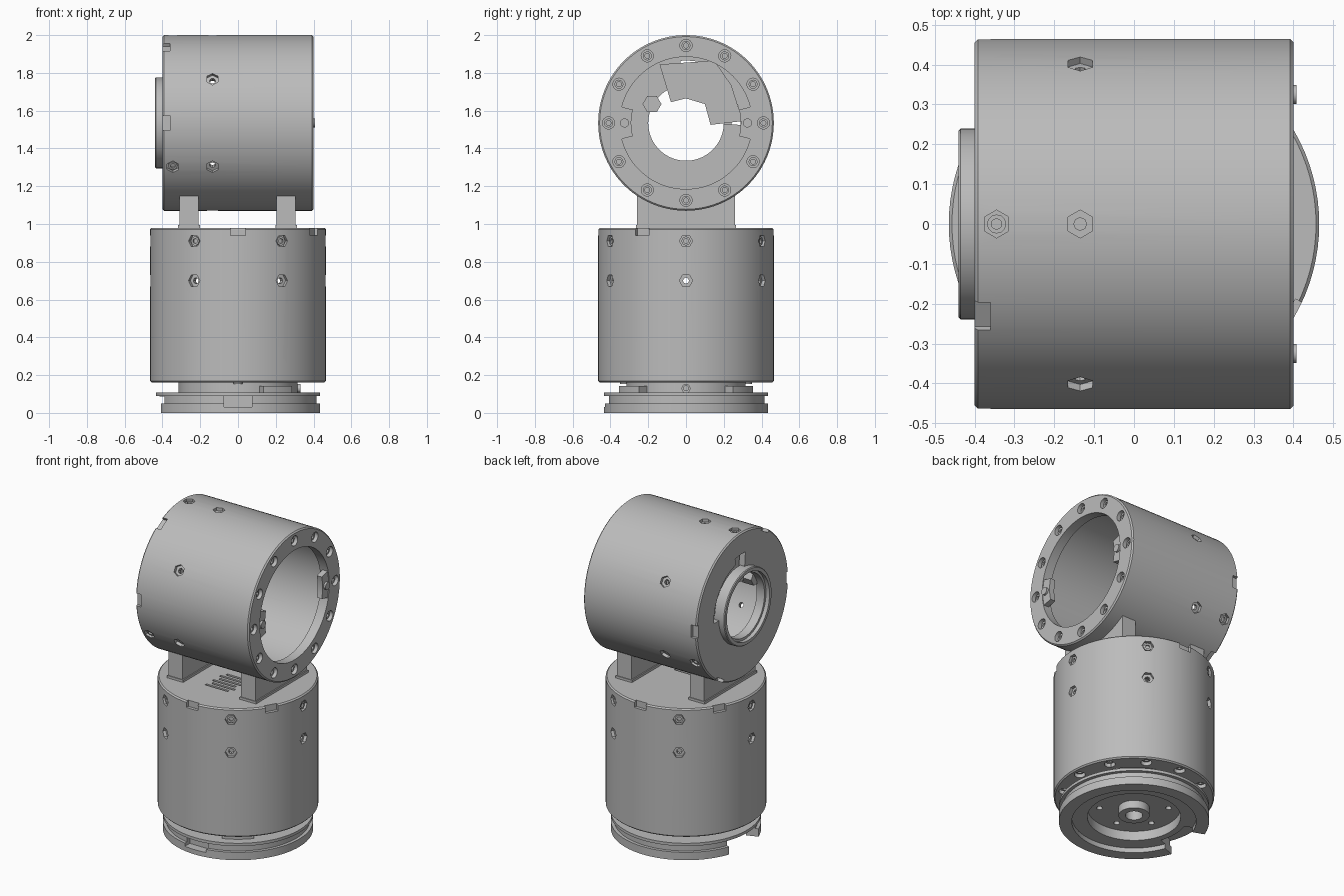
import bpy, bmesh
from math import radians, cos, sin, tau
from mathutils import Matrix, Vector

old = bpy.data.objects.get("Cube")
if old:
    bpy.data.objects.remove(old, do_unlink=True)

grey = bpy.data.materials.new("plain grey")
grey.use_nodes = True
COLOUR = (0.5, 0.5, 0.5, 1)
grey.diffuse_color = COLOUR
for node in grey.node_tree.nodes:
    if node.type == 'BSDF_PRINCIPLED':
        node.inputs["Base Color"].default_value = COLOUR

R = 0.465          # housing radius
BOLT_R = 0.41      # bolt circle radius
ID = Matrix.Identity(4)


def at(x, y, z):
    return Matrix.Translation((x, y, z))


def turn(deg, axis='Z'):
    return Matrix.Rotation(radians(deg), 4, axis)


def lathe(bm, prof, span=None, n=96, closed=True, m=ID):
    """Revolve (r, z) points about z, fully or over a span of degrees."""
    a0, a1 = (radians(a) for a in span) if span else (0, tau)
    steps = n if not span else n + 1
    rings = []
    for i in range(steps):
        a = a0 + (a1 - a0) * i / n
        rings.append([bm.verts.new(m @ Vector((r * cos(a), r * sin(a), z))) for r, z in prof])
    k = len(prof)
    faces = []
    for i in range(n):
        p, q = rings[i], rings[(i + 1) % steps]
        for j in range(k if closed else k - 1):
            l = (j + 1) % k
            faces.append(bm.faces.new((p[j], q[j], q[l], p[l])))
    if span:
        bm.faces.new(rings[0])
        bm.faces.new(rings[-1])
    bmesh.ops.remove_doubles(bm, verts=[v for r in rings for v in r], dist=1e-6)


def arc_block(bm, r0, r1, z0, z1, a0, a1, m=ID):
    lathe(bm, [(r0, z0), (r1, z0), (r1, z1), (r0, z1)], (a0, a1), 16, m=m)


def cyl(bm, r, depth, m, sides=24):
    bmesh.ops.create_cone(bm, cap_ends=True, segments=sides, radius1=r, radius2=r, depth=depth, matrix=m)


def box(bm, size, m):
    bmesh.ops.create_cube(bm, size=1, matrix=m @ Matrix.Diagonal((*size, 1)))


def make(name, bm, m=ID):
    bmesh.ops.recalc_face_normals(bm, faces=bm.faces)
    mesh = bpy.data.meshes.new(name)
    bm.to_mesh(mesh)
    bm.free()
    mesh.materials.append(grey)
    ob = bpy.data.objects.new(name, mesh)
    ob.matrix_world = m
    bpy.context.collection.objects.link(ob)
    return ob


def cut(ob, bm):
    """Subtract bm, given in the object's own coordinates."""
    tool = make("cutter", bm, ob.matrix_world.copy())
    tool.hide_render = True
    mod = ob.modifiers.new("cut", 'BOOLEAN')
    mod.operation, mod.solver, mod.object = 'DIFFERENCE', 'EXACT', tool
    bpy.context.view_layer.update()
    done = bpy.data.meshes.new_from_object(ob.evaluated_get(bpy.context.evaluated_depsgraph_get()))
    ob.modifiers.clear()
    ob.data = done
    bpy.data.objects.remove(tool, do_unlink=True)


def radial(deg, r, z):
    return turn(deg) @ at(r, 0, z) @ turn(90, 'Y')


def screw_head(bm, m):
    lathe(bm, [(0, -0.012), (0.024, -0.012), (0.024, 0.01), (0.013, 0.01), (0.013, 0), (0, 0)],
          n=12, closed=False, m=m)


def housing(name, m, length, rows, hole):
    """Open, bolted end at z = 0, closed end at z = length."""
    L, c = length, 0.008
    bm = bmesh.new()
    prof = [(hole, L - 0.04), (0.42, L - 0.04), (0.42, 0.06), (0.35, 0.06), (0.35, 0),
            (R - c, 0), (R, c), (R, L - c), (R - c, L), (hole, L)]
    lathe(bm, prof, closed=hole > 0)
    ob = make(name + "_housing", bm, m)

    # counterbores, hexagonal side recesses and latch notches
    pockets, holes, heads = bmesh.new(), bmesh.new(), bmesh.new()
    for i in range(12):
        p = turn(i * 30) @ at(BOLT_R, 0, 0)
        cyl(pockets, 0.032, 0.06, p)
        screw_head(heads, p @ at(0, 0, 0.028) @ turn(180, 'X'))
    for z, step in rows:
        for deg in range(0, 360, step):
            cyl(pockets, 0.035, 0.04, radial(deg, R, z), 6)
            if z == rows[0][0]:
                cyl(holes, 0.016, 0.2, radial(deg, R, z), 8)
            else:
                screw_head(heads, radial(deg, R - 0.02, z))
    for deg in (-90, -30, 90, 150):
        box(pockets, (0.04, 0.08, 0.08), turn(deg) @ at(R, 0, L))
    cut(ob, pockets)
    cut(ob, holes)
    make(name + "_screws", heads, m)

    # locking tabs and their pins in the open end
    tabs = bmesh.new()
    for deg in (-90, 90):
        arc_block(tabs, 0.29, 0.36, 0.005, 0.04, deg - 14, deg + 14)
        cyl(tabs, 0.024, 0.02, turn(deg) @ at(0.325, 0, 0.002))
    make(name + "_locking_tabs", tabs, m)
    return ob


# lower housing, upright, with vent slots in its lid
lower = housing("lower", at(0, 0, 0.16), 0.82, [(0.54, 60), (0.75, 60)], 0)
vents = bmesh.new()
for i in range(6):
    box(vents, (0.16, 0.016, 0.04), at(0.02 * (i % 2), -0.21 + 0.036 * i, 0.82))
cut(lower, vents)

# upper housing, lying along x with its open end at +x
lay = Matrix(((0, 0, -1, 0.4), (0, 1, 0, 0), (1, 0, 0, 1.535), (0, 0, 0, 1)))
upper = housing("upper", lay, 0.8, [(0.535, 60), (0.745, 120)], 0.2)
window = bmesh.new()
arc_block(window, 0.15, 0.29, 0.7, 0.9, 12, 92)
cut(upper, window)
window = bmesh.new()
arc_block(window, 0.15, 0.33, 0.7, 0.9, -5, 13)
cut(upper, window)

# collar around the closed end's opening
bm = bmesh.new()
lathe(bm, [(0.2, 0.77), (0.24, 0.77), (0.24, 0.835), (0.235, 0.84), (0.215, 0.84), (0.215, 0.815), (0.2, 0.815)])
make("collar", bm, lay)

# inner bracket plate and hexagonal nut
bm = bmesh.new()
outline = [(-.14, .31), (-.08, .11), (0, .13), (.1, .1), (.13, -.01), (.3, .01), (.24, .2), (.15, .33)]
face = bm.faces.new([bm.verts.new((up, y, 0.7)) for y, up in outline])
top = bmesh.ops.extrude_face_region(bm, geom=[face])["geom"]
bmesh.ops.translate(bm, verts=[v for v in top if isinstance(v, bmesh.types.BMVert)], vec=(0, 0, 0.05))
cyl(bm, 0.05, 0.08, at(0.1, -0.18, 0.73), 6)
make("inner_bracket", bm, lay)

# saddle legs trimmed to the upper housing
for name, x in (("right_leg", -0.26), ("left_leg", 0.255)):
    bm = bmesh.new()
    box(bm, (0.1, 0.52, 0.24), at(x, 0, 1.09))
    ob = make(name, bm)
    tool = bmesh.new()
    cyl(tool, R - 0.01, 2, at(0, 0, 1.535) @ turn(90, 'Y'), 96)
    cut(ob, tool)
    foot = bmesh.new()
    box(foot, (0.115, 0.53, 0.02), at(x, 0, 0.985))
    make(name + "_foot", foot)

# mounting base: grooved flange, neck, recessed floor and hub
bm = bmesh.new()
lathe(bm, [(0.05, 0.04), (0.09, 0.04), (0.09, 0.09), (0.27, 0.09), (0.27, 0.03), (0.36, 0.03), (0.36, 0),
           (0.435, 0), (0.435, 0.05), (0.415, 0.05), (0.415, 0.09), (0.435, 0.09), (0.435, 0.108),
           (0.315, 0.108), (0.315, 0.2), (0.05, 0.2)])
base = make("mounting_base", bm)
tool = bmesh.new()
arc_block(tool, 0.31, 0.5, -0.05, 0.088, 160, 200)
box(tool, (0.15, 0.1, 0.06), at(0, -0.43, 0.06))
for i in range(6):
    cyl(tool, 0.018, 0.1, turn(i * 60 + 20) @ at(0.2, 0, 0.09), 12)
cut(base, tool)

# stop blocks and side screw on the base neck
bm = bmesh.new()
for deg in (-55, 55):
    arc_block(bm, 0.3, 0.38, 0.1, 0.143, deg - 14, deg + 14)
screw_head(bm, radial(0, 0.32, 0.13))
make("base_stops", bm)

# smooth rounds, sharp edges
bpy.ops.object.select_all(action='DESELECT')
for ob in bpy.context.scene.objects:
    if ob.type == 'MESH':
        ob.select_set(True)
        bpy.context.view_layer.objects.active = ob
bpy.ops.object.shade_smooth_by_angle(angle=radians(30))
